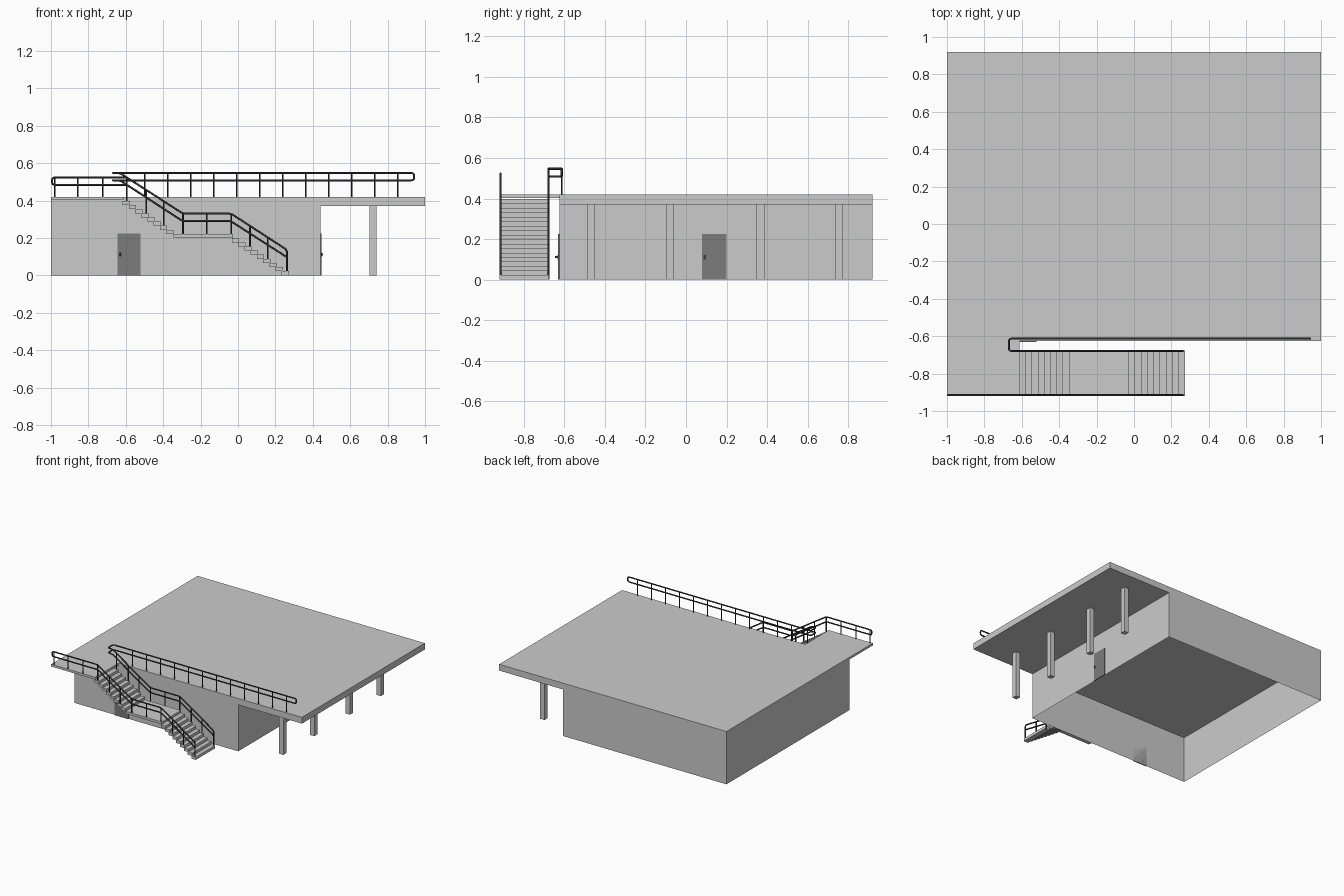
import bpy, bmesh
from mathutils import Vector

if "Cube" in bpy.data.objects:
    bpy.data.objects.remove(bpy.data.objects["Cube"])


def material(name, v):
    m = bpy.data.materials.new(name)
    m.diffuse_color = (v, v, v, 1)
    m.use_nodes = True
    m.node_tree.nodes["Principled BSDF"].inputs["Base Color"].default_value = m.diffuse_color
    return m


DARK = material("dark_metal", 0.04)
DOOR = material("door_grey", 0.2)


def box(name, x, y, z, mat=None, open_ends=False):
    bm = bmesh.new()
    bmesh.ops.create_cube(bm, size=1)
    for v in bm.verts:
        v.co = [r[0] if c < 0 else r[1] for c, r in zip(v.co, (x, y, z))]
    if open_ends:
        bm.normal_update()
        ends = [f for f in bm.faces if abs(f.normal.z) > 0.5]
        bmesh.ops.delete(bm, geom=ends, context='FACES_ONLY')
    me = bpy.data.meshes.new(name)
    bm.to_mesh(me)
    bm.free()
    ob = bpy.data.objects.new(name, me)
    bpy.context.collection.objects.link(ob)
    if mat:
        me.materials.append(mat)
    return ob


def fillet(pts, radius, n=5):
    """Round every inner corner of a path."""
    pts = [Vector(p) for p in pts]
    out = [pts[0]]
    for a, b, c in zip(pts, pts[1:], pts[2:]):
        da, dc = a - b, c - b
        r = min(radius, da.length * 0.48, dc.length * 0.48)
        p, q = b + da.normalized() * r, b + dc.normalized() * r
        for i in range(n + 1):
            t = i / n
            out.append(p * (1 - t) ** 2 + b * 2 * t * (1 - t) + q * t * t)
    return out + [pts[-1]]


def tube(name, pts, r):
    cu = bpy.data.curves.new(name, 'CURVE')
    cu.dimensions = '3D'
    cu.bevel_depth = r
    cu.bevel_resolution = 2
    cu.use_fill_caps = True
    sp = cu.splines.new('POLY')
    sp.points.add(len(pts) - 1)
    for p, co in zip(sp.points, pts):
        p.co = (*co, 1)
    cu.materials.append(DARK)
    ob = bpy.data.objects.new(name, cu)
    bpy.context.collection.objects.link(ob)


# Building shell (open underneath), roof slab and stair-head platform
ROOF, FRONT = 0.42, -0.625
box("walls", (-1, 0.44), (FRONT, 0.92), (0, 0.37), open_ends=True)
box("roof_slab", (-1, 1), (FRONT, 0.92), (0.37, ROOF))
box("top_platform", (-1, -0.612), (-0.92, FRONT), (0.402, ROOF))

# Columns under the overhang
for i, y in enumerate((-0.47, -0.08, 0.367, 0.755)):
    box(f"column_{i}", (0.703, 0.741), (y - 0.019, y + 0.019), (0, 0.37))

# Doors with handles
box("front_door", (-0.645, -0.522), (-0.631, FRONT), (0, 0.225), DOOR)
box("front_door_handle_plate", (-0.635, -0.624), (-0.634, -0.63), (0.1, 0.121), DARK)
box("front_door_handle", (-0.633, -0.626), (-0.645, -0.633), (0.106, 0.116), DARK)
box("side_door", (0.44, 0.446), (0.078, 0.199), (0, 0.225), DOOR)
box("side_door_handle_plate", (0.445, 0.449), (0.087, 0.098), (0.1, 0.121), DARK)
box("side_door_handle", (0.448, 0.455), (0.089, 0.096), (0.106, 0.116), DARK)

# Stair: two flights with a landing between them
RISE, RUN = 0.0221, 0.0333
Y0, Y1 = -0.92, -0.677
LOW, MID0, MID1 = 0.273, -0.345, -0.027
for i in range(9):
    x = LOW - RUN * i
    box(f"lower_step_{i}", (x - RUN - 0.006, x), (Y0, Y1), (i * RISE, (i + 1) * RISE))
MIDZ = 10 * RISE
box("mid_landing", (MID0, MID1), (Y0, Y1), (MIDZ - 0.019, MIDZ))
for i in range(8):
    x = MID0 - RUN * i
    z = MIDZ + i * RISE
    box(f"upper_step_{i}", (x - RUN - 0.006, x), (Y0, Y1), (z, z + RISE))


def floor_z(x):
    if x > MID1:
        return RISE * (int((LOW - x) / RUN) + 1)
    if x > MID0:
        return MIDZ
    return min(ROOF, MIDZ + RISE * (int((MID0 - x) / RUN) + 1))


def stair_rail(y, top_z, dz):
    """Rail line up the stair, ending level at top_z - dz."""
    z = top_z - dz
    x = -0.594 - (top_z - 0.523) / 0.637
    d = 0.012 if dz else 0
    return [(0.262, y, 0.136 - dz), (-0.037 - d * 0.3, y, 0.33 - dz),
            (-0.294 - d * 0.3, y, 0.33 - dz), (x, y, z)]


GAP, R = 0.039, 0.0052
YO, YI, YR = -0.915, -0.679, -0.613

# Outer handrail: one looped tube along stair and platform
outer = ([(0.262, YO, 0)] + stair_rail(YO, 0.523, 0) + [(-0.994, YO, 0.523)]
         + [(-0.994, YO, 0.523 - GAP)] + stair_rail(YO, 0.523, GAP)[::-1])
tube("outer_handrail", fillet(outer, 0.016), R)

# Inner handrail: up the stair, round the gap and along the roof edge
turn = [(-0.669, YI), (-0.669, YR), (0.942, YR)]
inner = ([(0.262, YI, 0)] + stair_rail(YI, 0.547, 0)
         + [(*p, 0.547) for p in turn]
         + [(*p, 0.547 - GAP) for p in turn[::-1]]
         + stair_rail(YI, 0.547, GAP)[::-1])
tube("inner_handrail", fillet(inner, 0.016), R)


def top_z(x):
    pts = stair_rail(0, 0.523, 0)
    for a, b in zip(pts, pts[1:]):
        if b[0] <= x <= a[0]:
            return a[2] + (b[2] - a[2]) * (x - a[0]) / (b[0] - a[0])
    return 0.523


# Posts on stair, platform and roof edge
stair_x = [0.16, 0.064, -0.037, -0.166, -0.294, -0.396, -0.49, -0.594]
for i, x in enumerate(stair_x + [-0.722, -0.856, -0.98]):
    tube(f"outer_post_{i}", [(x, YO, floor_z(x) - 0.005), (x, YO, top_z(x))], 0.0042)
for i, x in enumerate(stair_x):
    tube(f"inner_post_{i}", [(x, YI, floor_z(x) - 0.005), (x, YI, top_z(x))], 0.0042)
for i in range(12):
    x = 0.855 - 0.123 * i
    tube(f"roof_post_{i}", [(x, YR, ROOF), (x, YR, 0.547)], 0.0042)
